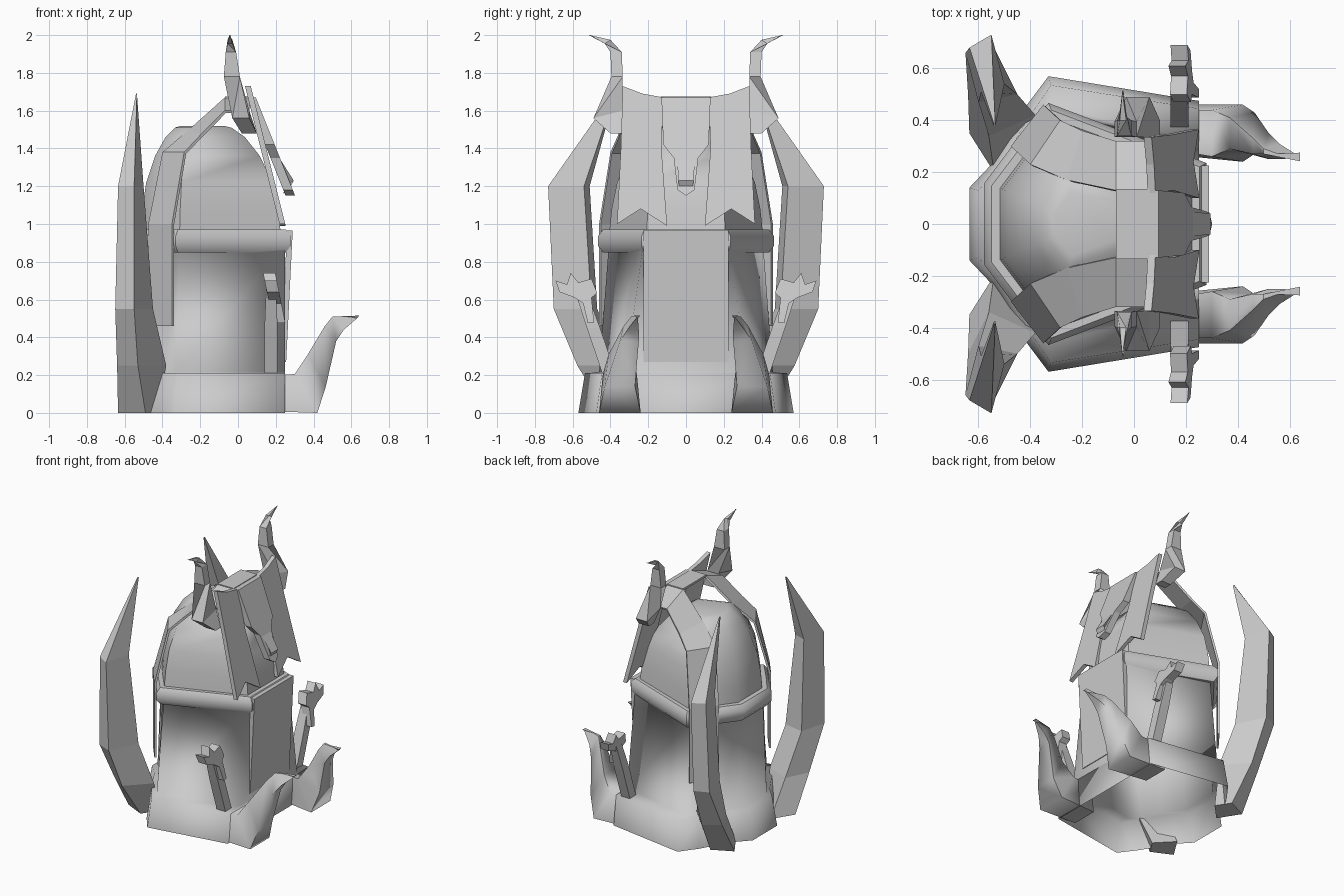
import bpy
import bmesh
import math
from mathutils import Vector

cube = bpy.data.objects.get("Cube")
if cube:
    bpy.data.objects.remove(cube, do_unlink=True)

stone = bpy.data.materials.new("plain grey")
stone.use_nodes = True
GREY = (0.6, 0.6, 0.6, 1)
stone.diffuse_color = GREY
stone.node_tree.nodes["Principled BSDF"].inputs["Base Color"].default_value = GREY


def finish(name, bm, smooth=None, mirror=False):
    """Turn a bmesh into a named object, optionally smooth and mirrored across y."""
    bmesh.ops.recalc_face_normals(bm, faces=bm.faces)
    mesh = bpy.data.meshes.new(name)
    bm.to_mesh(mesh)
    bm.free()
    mesh.materials.append(stone)
    obj = bpy.data.objects.new(name, mesh)
    bpy.context.collection.objects.link(obj)
    if smooth:
        bpy.ops.object.select_all(action='DESELECT')
        obj.select_set(True)
        bpy.context.view_layer.objects.active = obj
        bpy.ops.object.shade_smooth_by_angle(angle=math.radians(smooth))
    if mirror:
        mod = obj.modifiers.new("mirror", 'MIRROR')
        mod.use_axis = (False, True, False)
        mod.use_mirror_merge = False
    return obj


def loft(name, rings, closed=True, caps=(True, True), loop=False, **options):
    """Skin a list of equally long point rings."""
    bm = bmesh.new()
    rows = [[bm.verts.new(p) for p in ring] for ring in rings]
    count = len(rows[0])
    pairs = list(zip(rows, rows[1:]))
    if loop:
        pairs.append((rows[-1], rows[0]))
    for a, b in pairs:
        for i in range(count if closed else count - 1):
            j = (i + 1) % count
            bm.faces.new((a[i], a[j], b[j], b[i]))
    if caps[0]:
        bm.faces.new(rows[0])
    if caps[1]:
        bm.faces.new(rows[-1])
    bmesh.ops.remove_doubles(bm, verts=bm.verts, dist=0.0005)
    return finish(name, bm, **options)


def plate(name, outline, x_at, thick, **options):
    """Extrude a (y, z) outline along x, leaning by x_at(z)."""
    bm = bmesh.new()
    face = bm.faces.new([bm.verts.new((x_at(z), y, z)) for y, z in outline])
    made = bmesh.ops.extrude_face_region(bm, geom=[face])["geom"]
    verts = [v for v in made if isinstance(v, bmesh.types.BMVert)]
    bmesh.ops.translate(bm, verts=verts, vec=(-thick, 0, 0))
    return finish(name, bm, **options)


def plan(half, z, scale=1, centre=-0.21):
    """Full horizontal outline from its left half."""
    full = half + [(x, -y) for x, y in reversed(half)]
    return [(centre + (x - centre) * scale, y * scale, z) for x, y in full]


def box_ring(z, x0, x1, y0, y1):
    return [(x0, y1, z), (x1, y1, z), (x1, y0, z), (x0, y0, z)]


# Plans, from the front corner round to the back
base_low = [(.25, .475), (-.33, .57), (-.42, .45), (-.55, .23), (-.635, .14)]
base_top = [(.25, .445), (-.32, .535), (-.4, .42), (-.52, .22), (-.6, .13)]
body_low = [(.25, .32), (-.33, .46), (-.38, .38), (-.46, .26), (-.55, .14)]
body_top = [(.25, .23), (-.31, .41), (-.36, .35), (-.44, .26), (-.52, .14)]
rim_path = [(.235, .21), (-.31, .42), (-.43, .27), (-.53, .14)]
dome_plan = [(.23, .21), (-.31, .41), (-.43, .26), (-.52, .14)]

# Footing and walls in one smooth shell, open underneath
loft("walls", [plan(base_low, 0), plan(base_top, .21), plan(body_low, .215),
               plan(body_top, .87), plan(body_top, .88, 1.03)],
     caps=(False, False), smooth=100)

# Rounded rim under the dome: a tube following the plan
rim_rings = []
for x, y, z in plan(rim_path, .91):
    out = Vector((x + .13, y, 0)).normalized()
    ring = []
    for i in range(8):
        angle = math.tau * (i + .5) / 8
        ring.append(Vector((x, y, z)) + out * .055 * math.cos(angle)
                    + Vector((0, 0, .065 * math.sin(angle))))
    rim_rings.append(ring)
loft("rim", rim_rings, caps=(False, False), loop=True, smooth=50)

# Dome with a small flat top
steps = [(.92, 1), (1.08, .96), (1.22, .89), (1.36, .74), (1.46, .56), (1.51, .4), (1.52, .3)]
loft("dome", [plan(dome_plan, z, s) for z, s in steps], caps=(False, True), smooth=60)

# Door slab
plate("door", [(-.225, .27), (.225, .27), (.225, .965), (-.225, .965)],
      lambda z: .255 + .05 * (z - .27), .03)

# Curled tusks at the ends of the footing
tusk = []
for (xl, zl), (xh, zh), y0, y1 in [
        ((.12, .01), (.12, .2), .27, .46), ((.42, 0), (.3, .205), .24, .46),
        ((.465, .14), (.37, .31), .27, .43), ((.52, .38), (.46, .46), .25, .35),
        ((.56, .44), (.5, .51), .25, .31), ((.635, .505), (.64, .515), .255, .262)]:
    tusk.append([(xl, y0, zl), (xl, y1, zl), (xh, y1 - .02, zh), (xh, y0 + .02, zh)])
loft("tusk", tusk, smooth=85, mirror=True)

# Great side horns, their sections turned a little towards the walls
loft("great_horn", [
    [(-.635, .35, 0), (-.49, .42, 0), (-.425, .32, 0), (-.54, .2, 0)],
    [(-.64, .5, .25), (-.53, .575, .25), (-.38, .42, .25), (-.56, .34, .25)],
    [(-.65, .66, .55), (-.55, .7, .55), (-.45, .5, .55), (-.6, .47, .55)],
    [(-.635, .68, 1.2), (-.55, .73, 1.2), (-.5, .54, 1.2), (-.59, .51, 1.2)],
    box_ring(1.69, -.54, -.535, .375, .385)], mirror=True)

# Straps hanging at the back corners and running over the dome
inner = [(-.475, .3, .46), (-.475, .3, 1), (-.4, .23, 1.38), (-.26, .17, 1.5),
         (-.07, .13, 1.67), (.06, .13, 1.67)]
outer = [(-.35, .46, .46), (-.35, .46, 1), (-.285, .4, 1.38), (-.2, .36, 1.47),
         (-.07, .32, 1.6), (.06, .32, 1.6)]
strap = loft("strap", list(zip(inner, outer)), closed=False, caps=(False, False), mirror=True)
solid = strap.modifiers.new("thickness", 'SOLIDIFY')
solid.thickness = .015
plate("crown_bridge", [(-.135, 1.66), (.135, 1.66), (.135, 1.675), (-.135, 1.675)],
      lambda z: .06, .13)

# Mask: two leaning side boards and a snouted centre
plate("mask_side", [(.12, 1.67), (.23, 1.69), (.335, 1.73), (.345, 1.4), (.365, 1),
                    (.24, 1.08), (.1, .99), (.13, 1.4)],
      lambda z: .25 - (z - 1) * .25, .03, mirror=True)
half = [(.13, 1.67), (.12, 1.42), (.065, 1.35), (.045, 1.18)]
plate("mask_centre", half + [(0, 1.15)] + [(-y, z) for y, z in reversed(half)],
      lambda z: .09 + (1.68 - z) * .4, .05)
loft("snout", [[(.2, -.05, 1.38), (.2, .05, 1.38), (.17, 0, 1.38)],
               [(.295, -.04, 1.23), (.295, .04, 1.23), (.25, 0, 1.2)],
               [(.27, -.035, 1.18), (.27, .035, 1.18), (.24, 0, 1.16)]])

# Small curled horns beside the mask
loft("crown_horn", [
    [(.02, .34, 1.48), (.02, .4, 1.48), (.1, .4, 1.48), (.1, .34, 1.48)],
    [(-.03, .335, 1.6), (-.03, .49, 1.56), (.06, .49, 1.56), (.06, .335, 1.6)],
    box_ring(1.78, -.075, .01, .335, .395), box_ring(1.91, -.065, -.01, .34, .4),
    [(-.055, .4, 1.975), (-.055, .43, 1.955), (-.03, .43, 1.955), (-.03, .4, 1.975)],
    box_ring(2, -.045, -.04, .51, .515)], mirror=True)

# Leaning posts with carved heads
loft("post", [box_ring(.2, .14, .21, .37, .44), box_ring(.45, .14, .21, .455, .525),
              box_ring(.68, .15, .2, .54, .6)], mirror=True)
plate("post_head", [(.69, .7), (.63, .68), (.61, .74), (.57, .69), (.5, .71), (.47, .635),
                    (.5, .61), (.487, .48), (.52, .476), (.545, .58), (.59, .61), (.67, .64)],
      lambda z: .25 - (z - .48) * .2, .065, mirror=True)
